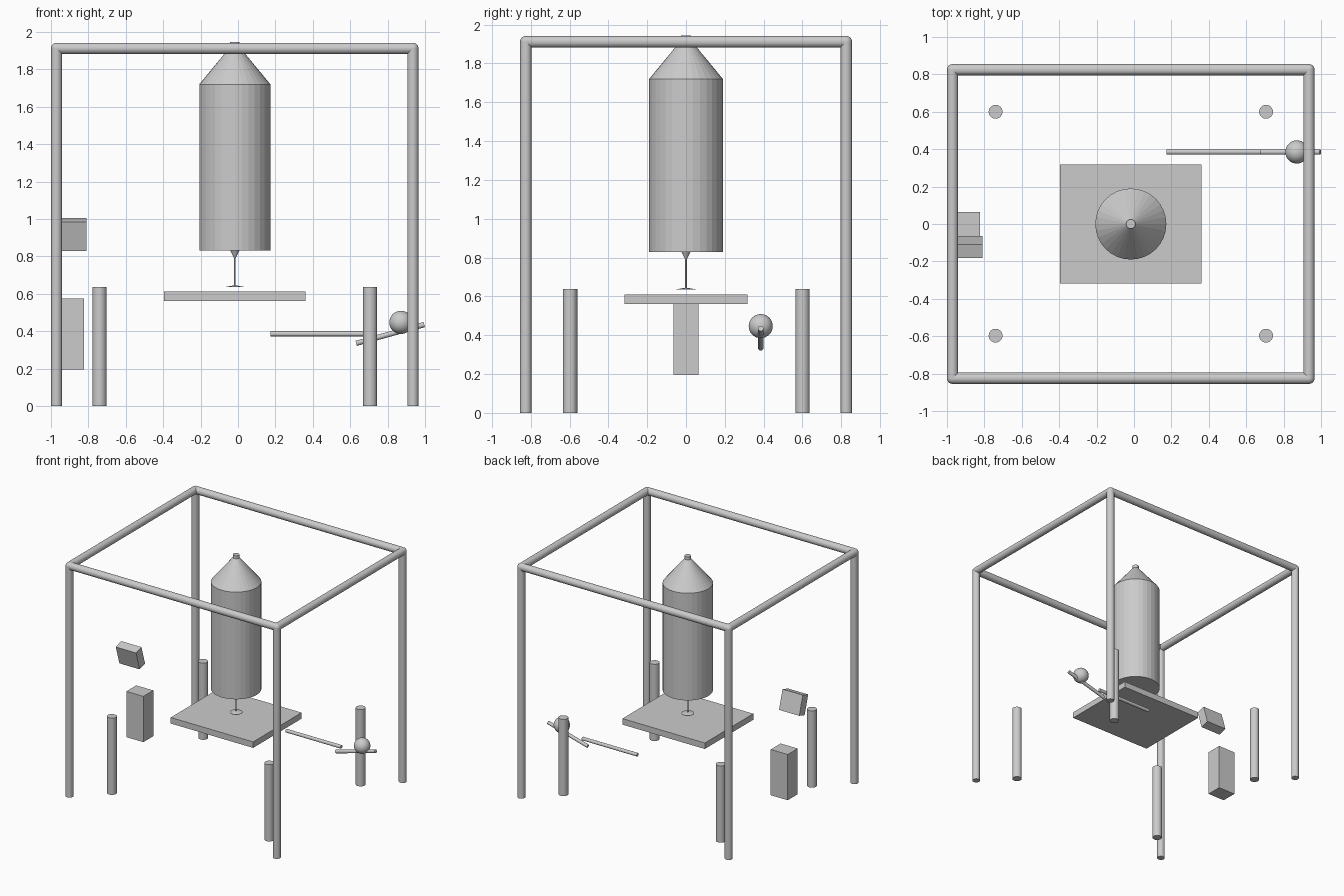
import bpy, bmesh, math
from mathutils import Vector, Matrix

if "Cube" in bpy.data.objects:
    bpy.data.objects.remove(bpy.data.objects["Cube"])


def new_object(name, bm):
    mesh = bpy.data.meshes.new(name)
    bm.to_mesh(mesh)
    bm.free()
    ob = bpy.data.objects.new(name, mesh)
    bpy.context.collection.objects.link(ob)
    return ob


def rod(name, a, b, r, r2=None, sides=32):
    """Cylinder or cone from point a (radius r) to point b (radius r2)."""
    a, b = Vector(a), Vector(b)
    d = b - a
    m = Matrix.Translation((a + b) / 2) @ d.to_track_quat('Z', 'Y').to_matrix().to_4x4()
    bm = bmesh.new()
    bmesh.ops.create_cone(bm, cap_ends=True, segments=sides, radius1=r,
                          radius2=r if r2 is None else r2, depth=d.length, matrix=m)
    return new_object(name, bm)


def box(name, centre, size, tilt=0):
    bm = bmesh.new()
    m = (Matrix.Translation(centre) @ Matrix.Rotation(tilt, 4, 'X')
         @ Matrix.Diagonal((*size, 1)))
    bmesh.ops.create_cube(bm, size=1, matrix=m)
    return new_object(name, bm)


def ball(name, centre, r, u=32, v=16):
    bm = bmesh.new()
    bmesh.ops.create_uvsphere(bm, u_segments=u, v_segments=v, radius=r,
                              matrix=Matrix.Translation(centre))
    for f in bm.faces:
        f.smooth = True
    return new_object(name, bm)


def lathe(name, centre, profile, sides=32):
    """Spin an (r, z) profile, closed with flat caps."""
    bm = bmesh.new()
    rings = [[bm.verts.new((centre[0] + r * math.cos(2 * math.pi * i / sides),
                            centre[1] + r * math.sin(2 * math.pi * i / sides), z))
              for i in range(sides)] for r, z in profile]
    for lo, hi in zip(rings, rings[1:]):
        for i in range(sides):
            j = (i + 1) % sides
            bm.faces.new((lo[i], lo[j], hi[j], hi[i]))
    bm.faces.new(rings[0][::-1])
    bm.faces.new(rings[-1])
    return new_object(name, bm)


# Tubular outer frame
R = 0.03
XL, XR, Y, Z = -0.97, 0.935, 0.825, 1.912
corners = [(XL, -Y), (XR, -Y), (XR, Y), (XL, Y)]
for i, (x, y) in enumerate(corners):
    nx, ny = corners[(i + 1) % 4]
    rod("frame_post", (x, y, 0), (x, y, Z), R)
    rod("frame_top_rail", (x, y, Z), (nx, ny, Z), R)
    ball("frame_corner", (x, y, Z), R)

# Short legs
for x in (-0.74, 0.706):
    for y in (-0.597, 0.6):
        rod("short_leg", (x, y, 0), (x, y, 0.637), 0.037)

# Hanging drum with conical top and stub
C = (-0.017, 0)
lathe("drum", C, [(0.19, 0.83), (0.19, 1.72), (0.025, 1.92), (0.025, 1.945)])

# Nozzle, thin stem and tip disc
lathe("nozzle_and_stem", C, [(0.048, 0.635), (0.048, 0.637), (0.004, 0.645),
                             (0.004, 0.79), (0.024, 0.83)])

# Table plate
box("table_plate", (-0.017, 0, 0.586), (0.757, 0.636, 0.05))

# Side boxes
box("control_box", (-0.902, 0, 0.385), (0.156, 0.13, 0.38))
box("tilted_panel", (-0.903, -0.122, 0.9175), (0.186, 0.074, 0.161), math.radians(17))

# Lever assembly with knob
LY = 0.385
rod("horizontal_bar", (0.175, LY, 0.386), (0.68, LY, 0.386), 0.014)
rod("lever", (0.632, LY, 0.335), (0.996, LY, 0.435), 0.014)
ball("lever_knob", (0.871, LY, 0.447), 0.062)
